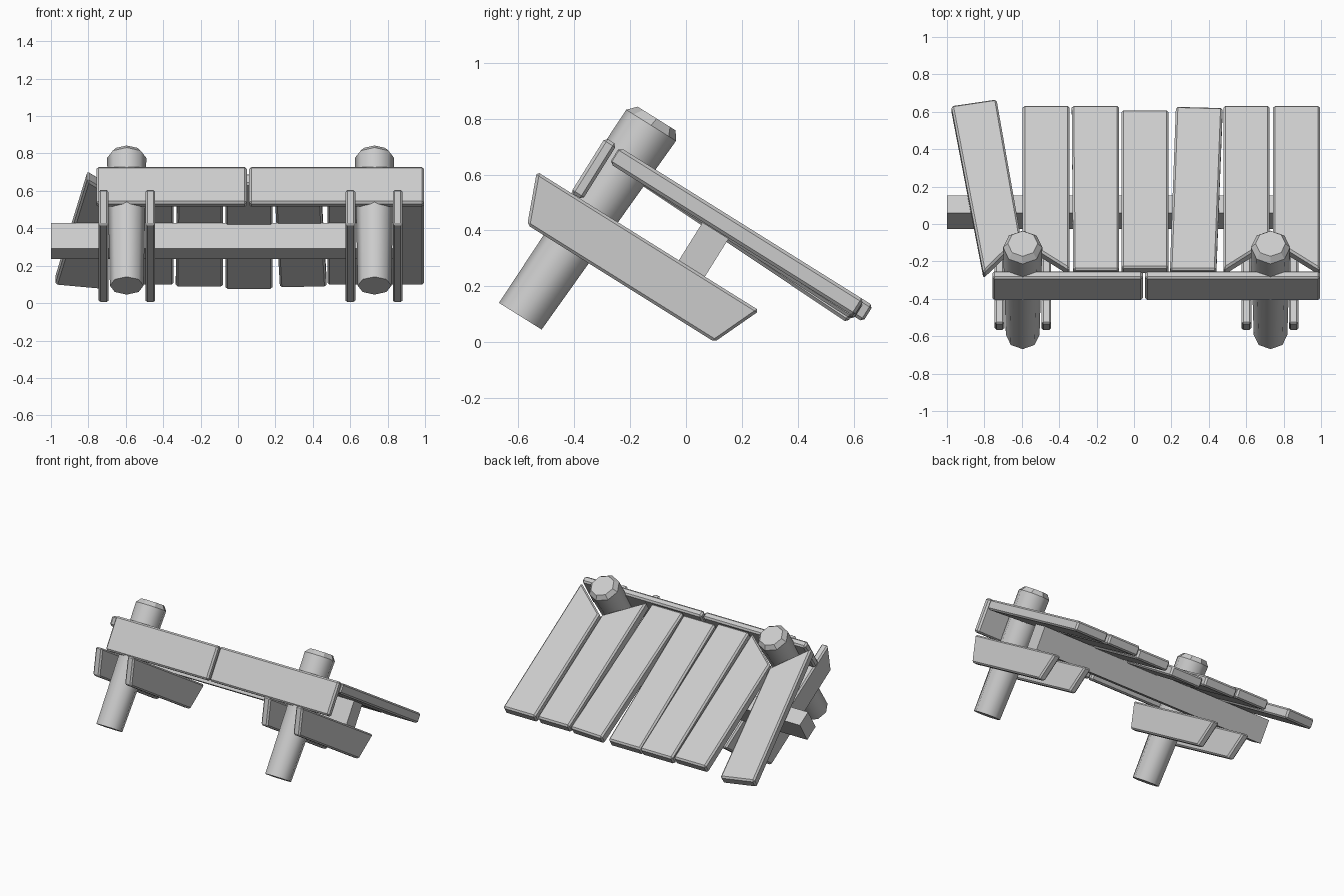
import bpy, bmesh, math

if "Cube" in bpy.data.objects:
    bpy.data.objects.remove(bpy.data.objects["Cube"])

TILT = math.radians(-32)  # whole roof leans forward; parts are built in its flat frame


def finish(name, bm, bevel=0.0):
    bmesh.ops.recalc_face_normals(bm, faces=bm.faces[:])
    if bevel:
        bmesh.ops.bevel(bm, geom=bm.edges[:], offset=bevel, segments=1,
                        affect='EDGES', clamp_overlap=True)
    me = bpy.data.meshes.new(name)
    bm.to_mesh(me)
    bm.free()
    ob = bpy.data.objects.new(name, me)
    ob.rotation_euler = (TILT, 0, 0)
    bpy.context.collection.objects.link(ob)
    return ob


def loft(name, rings, bevel=0.0):
    """Skin a list of equal-length rings and cap both ends."""
    bm = bmesh.new()
    vs = [[bm.verts.new(p) for p in r] for r in rings]
    n = len(rings[0])
    for a, b in zip(vs, vs[1:]):
        for i in range(n):
            j = (i + 1) % n
            bm.faces.new((a[i], a[j], b[j], b[i]))
    bm.faces.new(vs[0])
    bm.faces.new(vs[-1])
    return finish(name, bm, bevel)


def side_profile(name, pts, x0, x1, bevel=0.0):
    return loft(name, [[(x, u, v) for u, v in pts] for x in (x0, x1)], bevel)


def rect(u0, u1, v0, v1):
    return [(u0, v0), (u1, v0), (u1, v1), (u0, v1)]


def board(name, pts, drop=0.0):
    """Roof plank from a plan outline; drop lowers its outer end."""
    def lower(u):
        return drop * (u + 0.58) / 1.03
    loft(name, [[(x, u, v - lower(u)) for x, u in pts] for v in (0.397, 0.466)], 0.011)


# Octagonal posts, slightly tapered, with chamfered tops
for side, px in (("left", -0.595), ("right", 0.73)):
    rings = []
    for u, v, r in ((-0.552, -0.235, 0.09), (-0.517, 0.592, 0.105), (-0.513, 0.623, 0.08)):
        rings.append([(px + r * math.cos(k * math.pi / 4), u + r * math.sin(k * math.pi / 4), v)
                      for k in range(8)])
    post = loft(side + "_post", rings)
    for f in post.data.polygons:
        f.use_smooth = abs(f.normal.z) < 0.3

# Bracket planks clamped on both sides of each post
bracket = [(-0.776, 0.235), (0.163, 0.235), (0.086, 0.055), (-0.704, 0.055)]
for i, x in enumerate((-0.745, -0.495, 0.575, 0.828)):
    side_profile(f"bracket_{i + 1}", bracket, x, x + 0.052, 0.01)

# Long beam lying on the brackets
side_profile("beam", rect(-0.177, -0.067, 0.235, 0.395), -1.0, 0.87)

# Two fascia planks along the ridge
for i, (x0, x1) in enumerate(((-0.757, 0.047), (0.06, 0.995))):
    side_profile(f"fascia_{i + 1}", rect(-0.633, -0.584, 0.236, 0.468), x0, x1, 0.011)

# Roof planks; those beside a post are cut diagonally around it
N, F, CUT = -0.578, 0.46, -0.395
board("roof_plank_1", [(-0.805, -0.598), (-0.605, -0.37), (-0.735, 0.50), (-0.977, 0.458)])
board("roof_plank_2", [(-0.595, CUT), (-0.345, N), (-0.345, F), (-0.595, F)])
board("roof_plank_3", [(-0.325, N), (-0.08, N), (-0.08, F + 0.005), (-0.333, F + 0.005)], 0.008)
board("roof_plank_4", [(-0.067, -0.565), (0.184, -0.565), (0.184, 0.452), (-0.067, 0.452)], 0.032)
board("roof_plank_5", [(0.192, N), (0.44, N), (0.474, 0.455), (0.224, 0.463)], 0.014)
board("roof_plank_6", [(0.478, N), (0.725, CUT), (0.725, F), (0.478, F)])
board("roof_plank_7", [(0.744, CUT), (0.994, N), (0.994, F), (0.744, F)])
